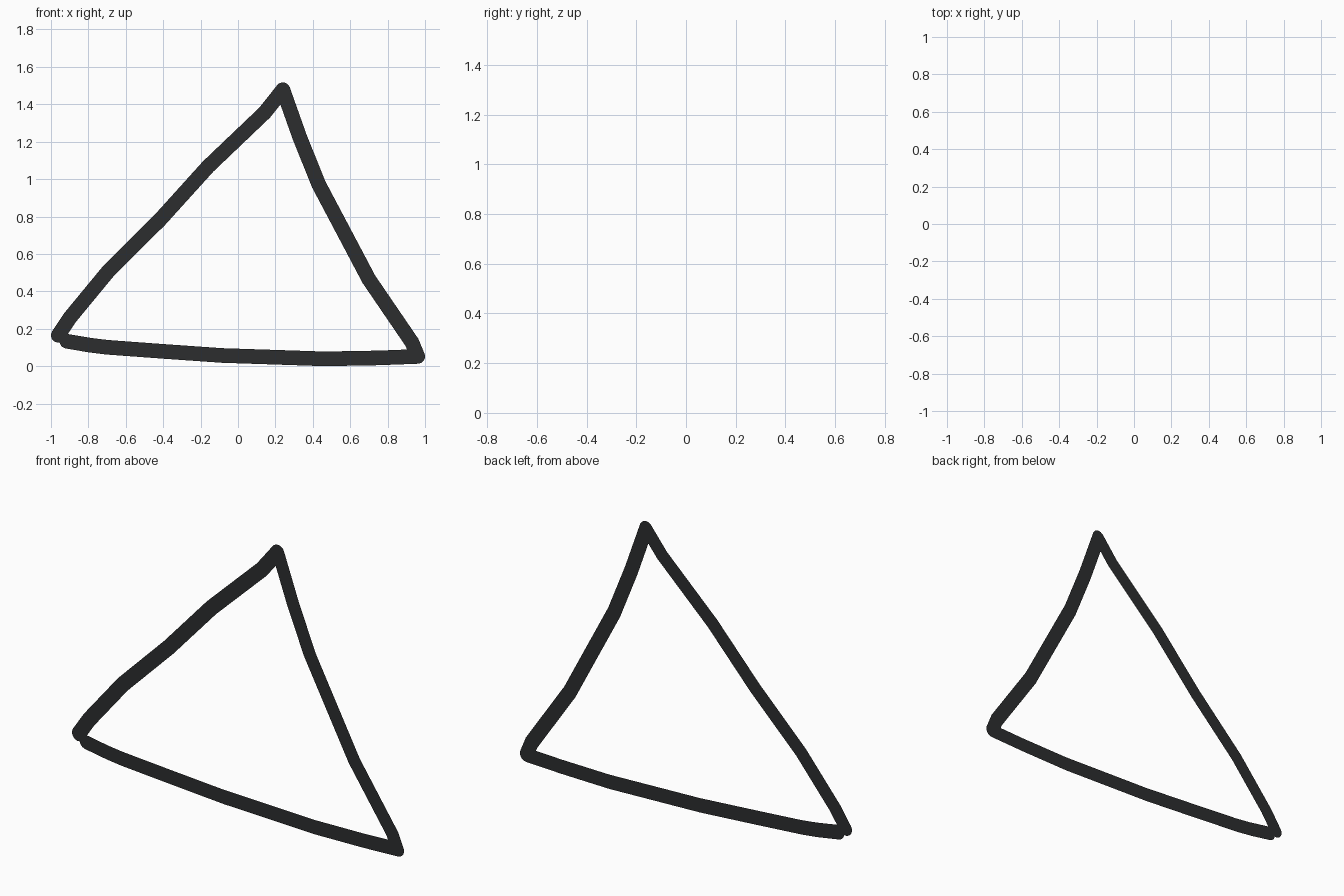
import bpy, bmesh, math
from mathutils import Vector

if "Cube" in bpy.data.objects:
    bpy.data.objects.remove(bpy.data.objects["Cube"])

R = 0.039          # half width of the stroke
# Centre line of the hand-drawn triangle (x, z), counter-clockwise from lower left
PATH = [(-0.915, 0.139), (-0.79, 0.118), (-0.70, 0.107), (-0.40, 0.085),
        (-0.085, 0.063), (0.22, 0.053), (0.46, 0.045), (0.75, 0.05), (0.961, 0.058),
        (0.93, 0.133), (0.70, 0.47), (0.432, 0.977), (0.33, 1.23),
        (0.24, 1.484), (0.144, 1.363), (-0.16, 1.073), (-0.416, 0.79),
        (-0.694, 0.513), (-0.897, 0.267), (-0.961, 0.171)]
pts = [Vector(p) for p in PATH]
bm = bmesh.new()


def vert(p):
    return bm.verts.new((p.x, 0, p.y))


def polar(c, a):
    return c + R * Vector((math.cos(a), math.sin(a)))


def arc(c, a0, a1, n=8):
    return [vert(polar(c, a0 + (a1 - a0) * i / n)) for i in range(n + 1)]


angles = [math.atan2(b.y - a.y, b.x - a.x) for a, b in zip(pts, pts[1:])]
Q = math.pi / 2

# Round start cap
cap = arc(pts[0], angles[0] + Q, angles[0] + 3 * Q)
bm.faces.new(cap)
left, right = cap[0], cap[-1]

# Ribbon: mitred at gentle bends, rounded on the outside of sharp corners
for i in range(1, len(pts) - 1):
    c, a0 = pts[i], angles[i - 1]
    turn = (angles[i] - a0 + math.pi) % (2 * math.pi) - math.pi
    mid = a0 + turn / 2
    off = R / math.cos(turn / 2) * Vector((-math.sin(mid), math.cos(mid)))
    new_left = vert(c + off)
    if turn > 0.5:
        fan = arc(c, a0 - Q, a0 - Q + turn)
        bm.faces.new((right, fan[0], new_left, left))
        for p, q in zip(fan, fan[1:]):
            bm.faces.new((new_left, p, q))
        right = fan[-1]
    else:
        new_right = vert(c - off)
        bm.faces.new((right, new_right, new_left, left))
        right = new_right
    left = new_left

# Round end cap
cap = arc(pts[-1], angles[-1] - Q, angles[-1] + Q)
bm.faces.new((right, cap[0], cap[-1], left))
bm.faces.new(cap)

# Rest on z = 0
low = min(v.co.z for v in bm.verts)
bmesh.ops.translate(bm, verts=bm.verts, vec=(0, 0, -low))

mesh = bpy.data.meshes.new("triangle_stroke")
bm.to_mesh(mesh)
bm.free()
mat = bpy.data.materials.new("dark_ink")
mat.diffuse_color = (0.025, 0.027, 0.028, 1)
mat.use_nodes = True
mat.node_tree.nodes["Principled BSDF"].inputs["Base Color"].default_value = mat.diffuse_color
mesh.materials.append(mat)
obj = bpy.data.objects.new("triangle_stroke", mesh)
bpy.context.collection.objects.link(obj)
